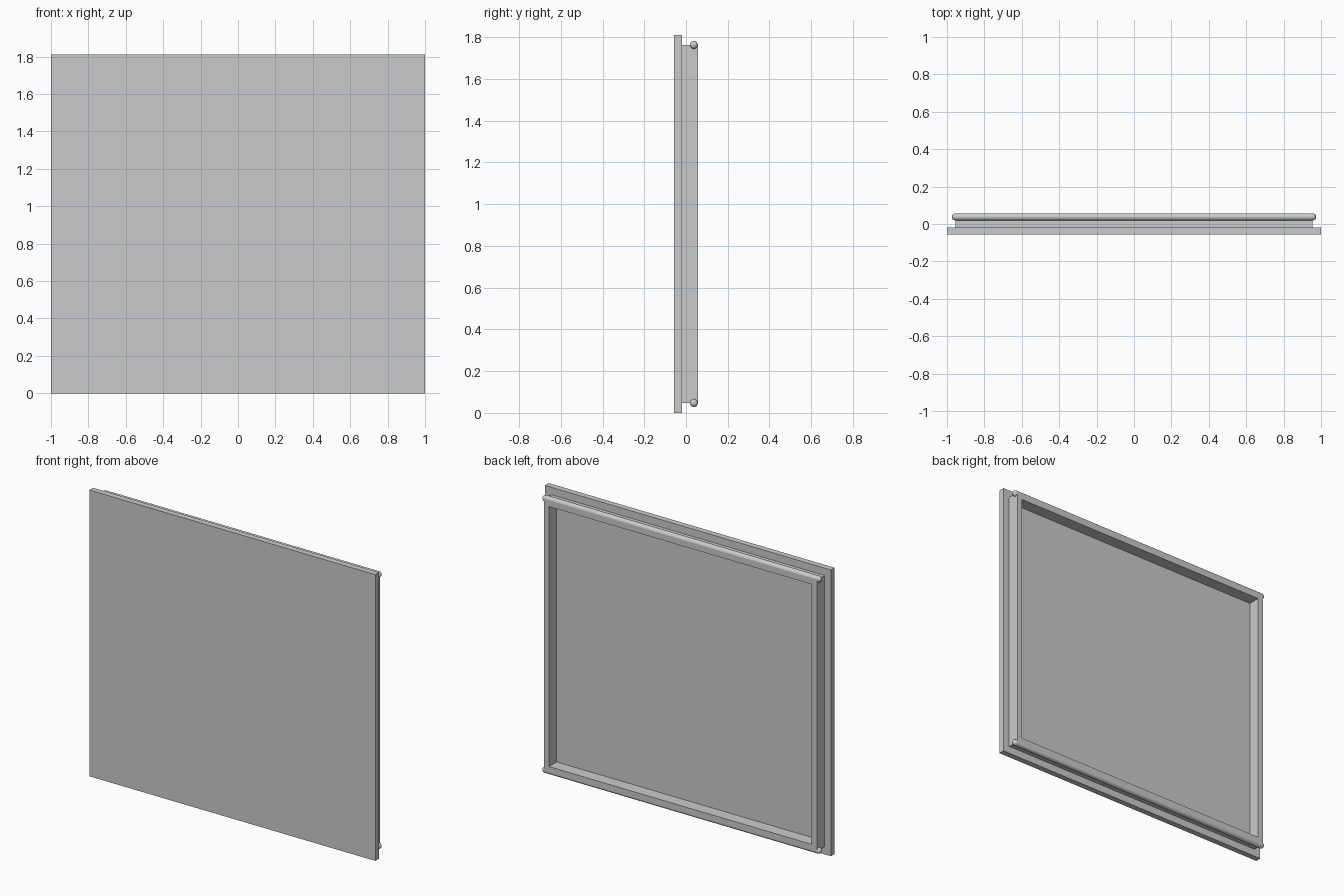
import bpy
import bmesh
from math import pi, sin, cos
from mathutils import Vector

default_cube = bpy.data.objects.get("Cube")
if default_cube:
    bpy.data.objects.remove(default_cube, do_unlink=True)

grey = bpy.data.materials.new("light grey")
grey.use_nodes = True
grey.diffuse_color = (0.6, 0.6, 0.6, 1)
grey.node_tree.nodes["Principled BSDF"].inputs["Base Color"].default_value = (0.6, 0.6, 0.6, 1)

HEIGHT, MID = 1.81, 0.905
FRONT, STEP, BACK = -0.057, -0.02, 0.057
RIM_X, RIM_Z, RIM_WIDTH = 0.955, 0.858, 0.036
ROD_RADIUS = 0.019


def finish(bm, name):
    bmesh.ops.recalc_face_normals(bm, faces=bm.faces)
    mesh = bpy.data.meshes.new(name)
    bm.to_mesh(mesh)
    bm.free()
    mesh.materials.append(grey)
    obj = bpy.data.objects.new(name, mesh)
    bpy.context.collection.objects.link(obj)
    return obj


# Flat front panel
bm = bmesh.new()
bmesh.ops.create_cube(bm, size=1)
bmesh.ops.scale(bm, vec=(2, STEP - FRONT, HEIGHT), verts=bm.verts)
bmesh.ops.translate(bm, vec=(0, (FRONT + STEP) / 2, MID), verts=bm.verts)
finish(bm, "front_panel")

# Raised rectangular rim on the back: a mitred ring pushed out to full depth
bm = bmesh.new()
corners = [(-1, -1), (1, -1), (1, 1), (-1, 1)]
rings = []
for inset in (0, RIM_WIDTH):
    for y in (STEP, BACK):
        rings.append([bm.verts.new((sx * (RIM_X - inset), y, MID + sz * (RIM_Z - inset)))
                      for sx, sz in corners])
outer_low, outer_high, inner_low, inner_high = rings
for a, b in ((outer_low, outer_high), (outer_high, inner_high),
             (inner_high, inner_low), (inner_low, outer_low)):
    for i in range(4):
        j = (i + 1) % 4
        bm.faces.new((a[i], a[j], b[j], b[i]))
finish(bm, "back_rim")


# Round-ended rods set into the top and bottom of the rim
def rod(name, z):
    bm = bmesh.new()
    steps = 8
    centre = Vector((0, BACK - ROD_RADIUS, z))
    arc = [(RIM_X + ROD_RADIUS * cos(t), ROD_RADIUS * sin(t))
           for t in (i * pi / 2 / steps for i in range(steps + 1))]
    profile = arc + [(-x, r) for x, r in reversed(arc)]
    verts = [bm.verts.new(centre + Vector((x, 0, r))) for x, r in profile]
    edges = [bm.edges.new(pair) for pair in zip(verts, verts[1:])]
    bmesh.ops.spin(bm, geom=verts + edges, cent=centre, axis=(1, 0, 0),
                   angle=2 * pi, steps=24)
    bmesh.ops.remove_doubles(bm, verts=bm.verts, dist=0.0001)
    obj = finish(bm, name)
    for face in obj.data.polygons:
        face.use_smooth = True


rod("top_rod", MID + RIM_Z)
rod("bottom_rod", MID - RIM_Z)
